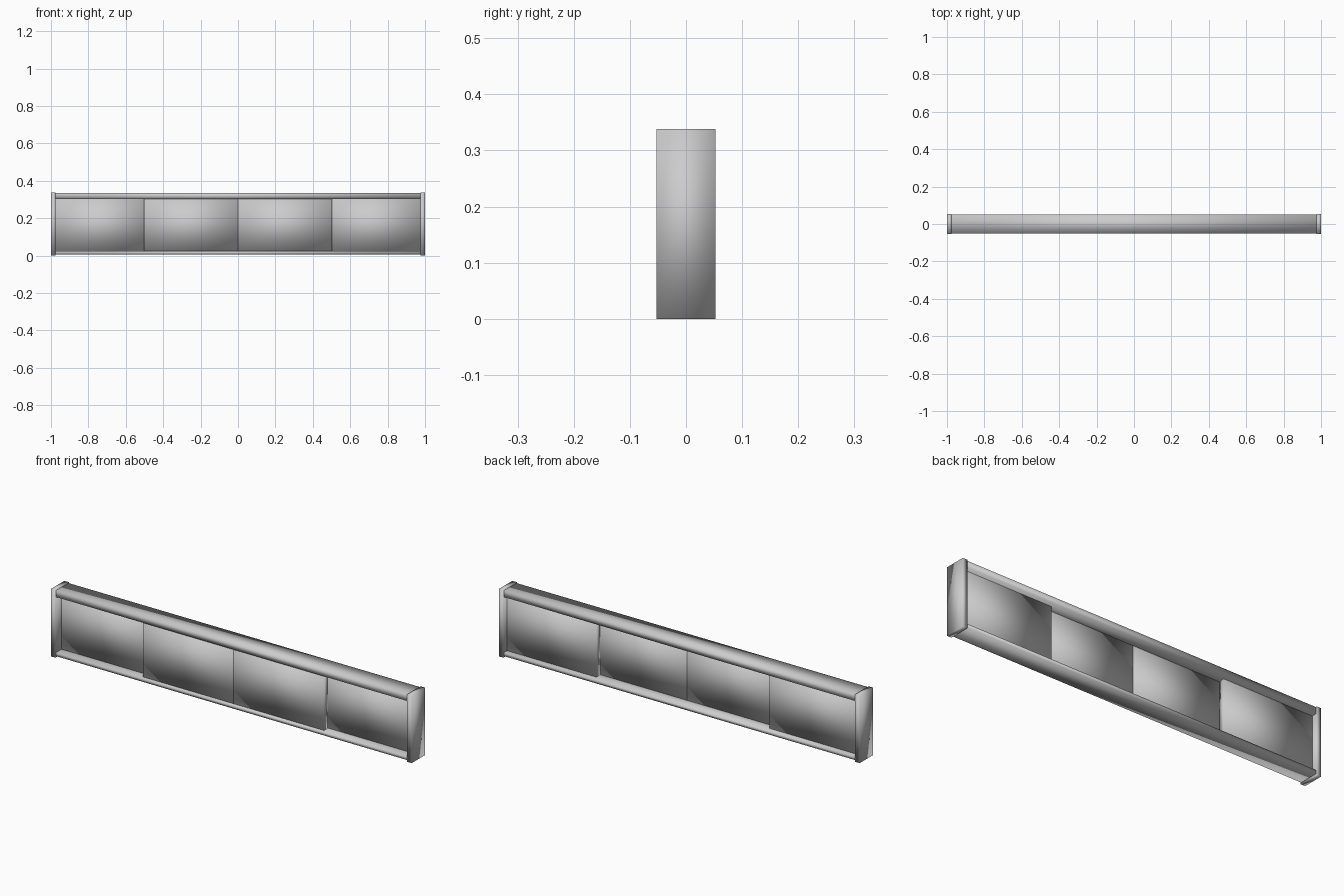
import bpy

if "Cube" in bpy.data.objects:
    bpy.data.objects.remove(bpy.data.objects["Cube"])


def box(name, x, y, z):
    """Softly shaded box from (min, max) ranges on each axis."""
    bpy.ops.mesh.primitive_cube_add(
        size=1, location=[(a + b) / 2 for a, b in (x, y, z)])
    ob = bpy.context.object
    ob.name = name
    ob.scale = [b - a for a, b in (x, y, z)]
    bpy.ops.object.transform_apply(location=False, rotation=False, scale=True)
    bpy.ops.object.shade_smooth()
    return ob


W, D, H = 1.0, 0.053, 0.338   # half width, half depth, height
JAMB = 0.025                  # jamb thickness
RAIL_D = D - 0.003            # rails sit slightly inside the jambs

# Top and bottom rails
box("top_rail", (-W + JAMB, W - JAMB), (-RAIL_D, RAIL_D), (0.303, H - 0.003))
box("bottom_rail", (-W + JAMB, W - JAMB), (-RAIL_D, RAIL_D), (0.007, 0.024))


def side_range(side, a, b):
    return tuple(sorted((side * a, side * b)))


for side, label in ((-1, "left"), (1, "right")):
    # End jambs
    box(label + "_jamb", side_range(side, W - JAMB, W), (-D, D), (0, H))
    # Outer sliding panel on the rear track, overlapping the inner one
    box(label + "_outer_panel", side_range(side, 0.48, W - JAMB),
        (-0.004, 0.024), (0.024, 0.303))
    # Inner sliding panel on the front track
    box(label + "_inner_panel", side_range(side, 0.0, 0.502),
        (-0.036, -0.008), (0.024, 0.303))
